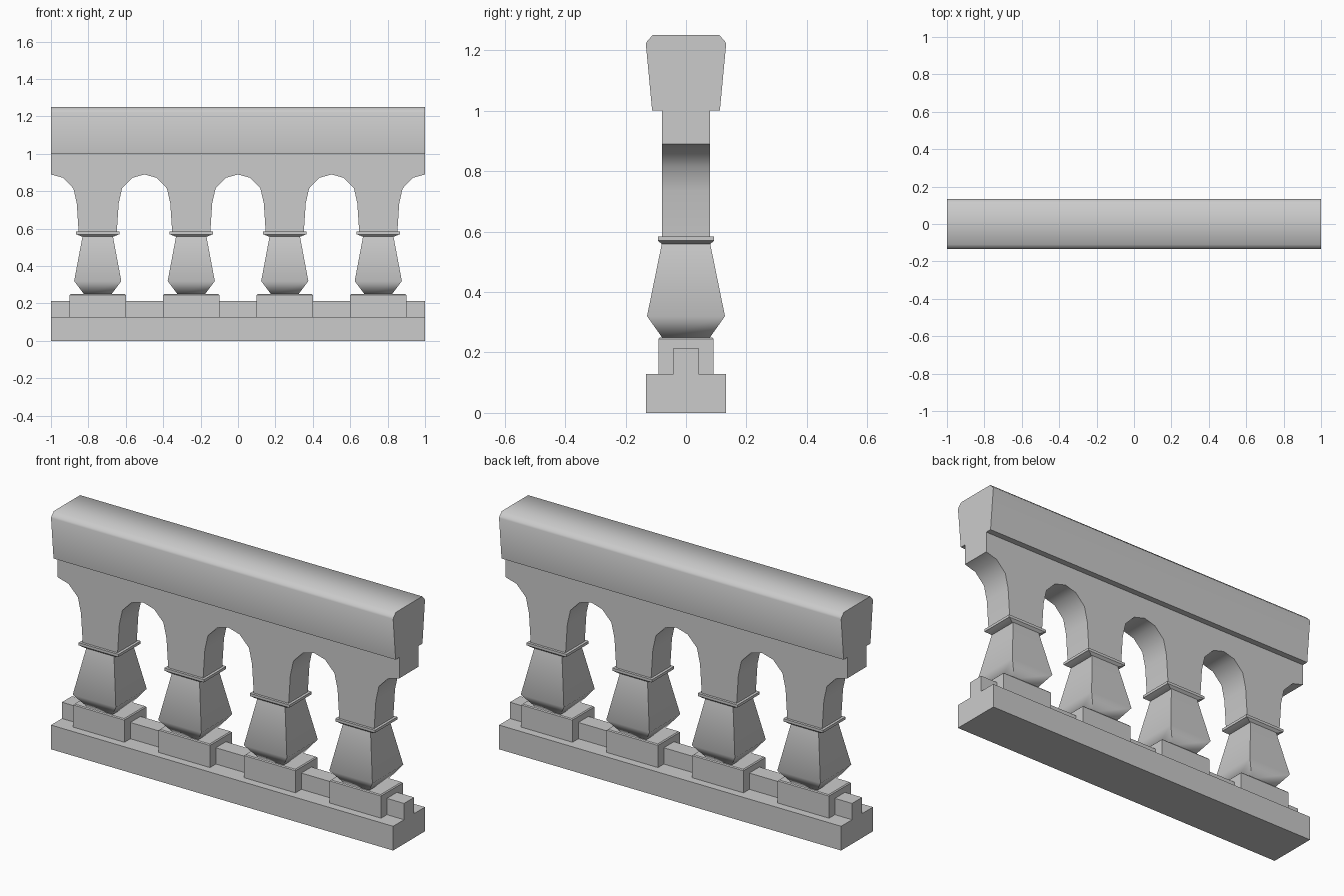
import bpy, bmesh, math

if "Cube" in bpy.data.objects:
    bpy.data.objects.remove(bpy.data.objects["Cube"])


def finish(name, bm, angle):
    bmesh.ops.recalc_face_normals(bm, faces=bm.faces)
    mesh = bpy.data.meshes.new(name)
    bm.to_mesh(mesh)
    bm.free()
    obj = bpy.data.objects.new(name, mesh)
    bpy.context.collection.objects.link(obj)
    bpy.ops.object.select_all(action='DESELECT')
    obj.select_set(True)
    bpy.context.view_layer.objects.active = obj
    bpy.ops.object.shade_smooth_by_angle(angle=math.radians(angle))
    return obj


def prism(name, points, offset, angle):
    """Extrude a closed outline along offset."""
    bm = bmesh.new()
    face = bm.faces.new([bm.verts.new(p) for p in points])
    ext = bmesh.ops.extrude_face_region(bm, geom=[face])
    verts = [g for g in ext['geom'] if isinstance(g, bmesh.types.BMVert)]
    bmesh.ops.translate(bm, verts=verts, vec=offset)
    return finish(name, bm, angle)


def mirrored(half):
    return half + [(-a, z) for a, z in reversed(half)]


def square_loft(name, cx, sections, angle):
    """Stack rectangular sections (half x, half y, z) around x = cx."""
    bm = bmesh.new()
    rings = [[bm.verts.new((cx + sx * hx, sy * hy, z))
              for sx, sy in ((-1, -1), (1, -1), (1, 1), (-1, 1))]
             for hx, hy, z in sections]
    for low, high in zip(rings, rings[1:]):
        for i in range(4):
            j = (i + 1) % 4
            bm.faces.new((low[i], low[j], high[j], high[i]))
    bm.faces.new(rings[0])
    bm.faces.new(rings[-1])
    return finish(name, bm, angle)


# Long rails: stepped plinth and chamfered handrail
plinth = mirrored([(0.133, 0), (0.133, 0.128), (0.042, 0.128), (0.042, 0.214)])
handrail = mirrored([(0.112, 1.0), (0.133, 1.222), (0.128, 1.231), (0.11, 1.25)])
for name, outline in (("plinth", plinth), ("handrail", handrail)):
    prism(name, [(-1, y, z) for y, z in outline], (2, 0, 0), 60)

# Arcade: half arches either side of four piers, as one outline
pier = [(-0.25, 0.89), (-0.185, 0.872), (-0.13, 0.815), (-0.112, 0.735), (-0.102, 0.583)]
pier += [(-x, z) for x, z in reversed(pier)]
centres = [-0.75, -0.25, 0.25, 0.75]
outline = [(-1, 1.0)]
for i, cx in enumerate(centres):
    outline += [(cx + x, z) for x, z in (pier if i == 0 else pier[1:])]
outline.append((1, 1.0))
prism("arcade", [(x, -0.08, z) for x, z in outline], (0, 0.16, 0), 35)

# Balusters with collar and footing block
for i, cx in enumerate(centres):
    n = i + 1
    square_loft(f"footing_{n}", cx, [(0.15, 0.091, 0.12), (0.15, 0.091, 0.245),
                                     (0.145, 0.087, 0.25)], 30)
    square_loft(f"baluster_{n}", cx, [(0.072, 0.078, 0.248), (0.126, 0.129, 0.32),
                                      (0.08, 0.079, 0.565)], 60)
    square_loft(f"collar_{n}", cx, [(0.086, 0.079, 0.558), (0.107, 0.09, 0.567),
                                    (0.116, 0.093, 0.57), (0.116, 0.093, 0.584)], 30)
